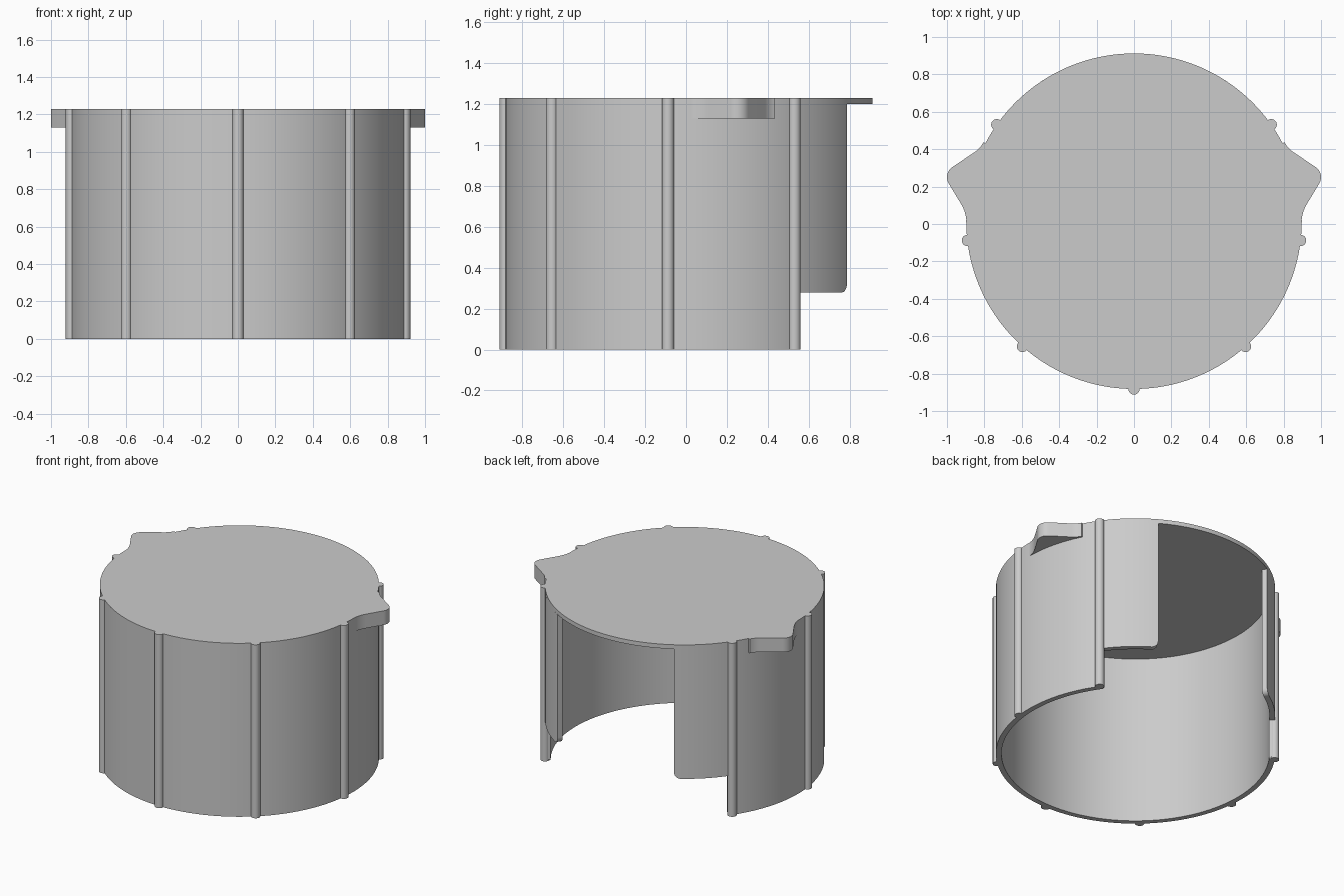
import bpy, bmesh
from math import sin, cos, radians, pi
from mathutils import Vector

R, THICK, CY = 0.897, 0.036, 0.015      # outer radius, wall thickness, centre in y
TOP, LID_BOTTOM, LUG_BOTTOM = 1.23, 1.2, 1.13
RIB_R, RIB_STEP = 0.03, 41.7
WALL_END, FLAP_END, FLAP_Z = 126.6, 149.4, 0.28   # degrees away from the front

if "Cube" in bpy.data.objects:
    bpy.data.objects.remove(bpy.data.objects["Cube"])

grey = bpy.data.materials.new("plain_grey")
grey.use_nodes = True
colour = (0.6, 0.6, 0.6, 1)
grey.diffuse_color = colour
grey.node_tree.nodes["Principled BSDF"].inputs["Base Color"].default_value = colour


def finish(bm, name):
    bmesh.ops.recalc_face_normals(bm, faces=bm.faces)
    mesh = bpy.data.meshes.new(name)
    bm.to_mesh(mesh)
    bm.free()
    mesh.materials.append(grey)
    obj = bpy.data.objects.new(name, mesh)
    bpy.context.collection.objects.link(obj)
    bpy.ops.object.select_all(action='DESELECT')
    obj.select_set(True)
    bpy.context.view_layer.objects.active = obj
    bpy.ops.object.shade_smooth_by_angle(angle=radians(30))
    return obj


def on_circle(angle, radius, side=1):
    """Point at an angle in degrees measured from the front."""
    a = radians(angle)
    return side * radius * sin(a), CY - radius * cos(a)


def prism(name, outline, z0, z1):
    bm = bmesh.new()
    face = bm.faces.new([bm.verts.new((x, y, z0)) for x, y in outline])
    grown = bmesh.ops.extrude_face_region(bm, geom=[face])["geom"]
    verts = [v for v in grown if isinstance(v, bmesh.types.BMVert)]
    bmesh.ops.translate(bm, verts=verts, vec=(0, 0, z1 - z0))
    return finish(bm, name)


def curved_wall(name, columns, side=1):
    """Sweep a wall section along (angle, bottom height) columns."""
    bm = bmesh.new()
    rings = []
    for angle, z in columns:
        outer, inner = on_circle(angle, R, side), on_circle(angle, R - THICK, side)
        rings.append([bm.verts.new((*p, h)) for p, h in
                      ((outer, z), (outer, LID_BOTTOM), (inner, LID_BOTTOM), (inner, z))])
    for a, b in zip(rings, rings[1:]):
        for i in range(4):
            j = (i + 1) % 4
            bm.faces.new((a[i], a[j], b[j], b[i]))
    bm.faces.new(rings[0])
    bm.faces.new(rings[-1])
    return finish(bm, name)


def rounded_end(end, z, radius):
    """Columns that round off the bottom corner at the end of a wall."""
    span = radius / R * 180 / pi
    return [(end - span * (1 - sin(t)), z + radius * (1 - cos(t)))
            for t in (pi / 2 * i / 8 for i in range(9))]


def arc(cx, cy, radius, start, end, count=10):
    return [(cx + radius * cos(radians(start + (end - start) * i / count)),
             cy + radius * sin(radians(start + (end - start) * i / count)))
            for i in range(count + 1)]


# Lid
prism("lid", [on_circle(a * 2, R) for a in range(180)], LID_BOTTOM, TOP)

# Main wall, open at the back
half = [(a * 2, 0) for a in range(63)] + rounded_end(WALL_END, 0, 0.015)
curved_wall("main_wall", [(-a, z) for a, z in reversed(half[1:])] + half)

# Ribs around the wall, from one back edge to the other
for i in range(-3, 4):
    x, y = on_circle(i * RIB_STEP, R)
    prism(f"rib_{i + 4}", arc(x, y, RIB_R, 0, 345, 23), 0, TOP)

for side, label in ((1, "left"), (-1, "right")):
    # Short wall flap beside the back opening
    flap = [(WALL_END + i * 2, FLAP_Z) for i in range(10)]
    curved_wall(f"{label}_flap", flap + rounded_end(FLAP_END, FLAP_Z, 0.045), side)

    # Rounded grip lug: concave flank, round tip, concave flank
    tip = arc(0.935, 0.25, 0.065, -32, 56)
    front_flank = arc(1.105, 0.0, 0.21, 180, 148, 6)
    back_flank = arc(0.915, 0.487, 0.12, 236, 205, 6)
    root = [on_circle(a, R - 0.015) for a in range(118, 88, -2)]
    outline = front_flank + tip + back_flank + root
    prism(f"{label}_lug", [(side * x, y) for x, y in outline], LUG_BOTTOM, TOP)
